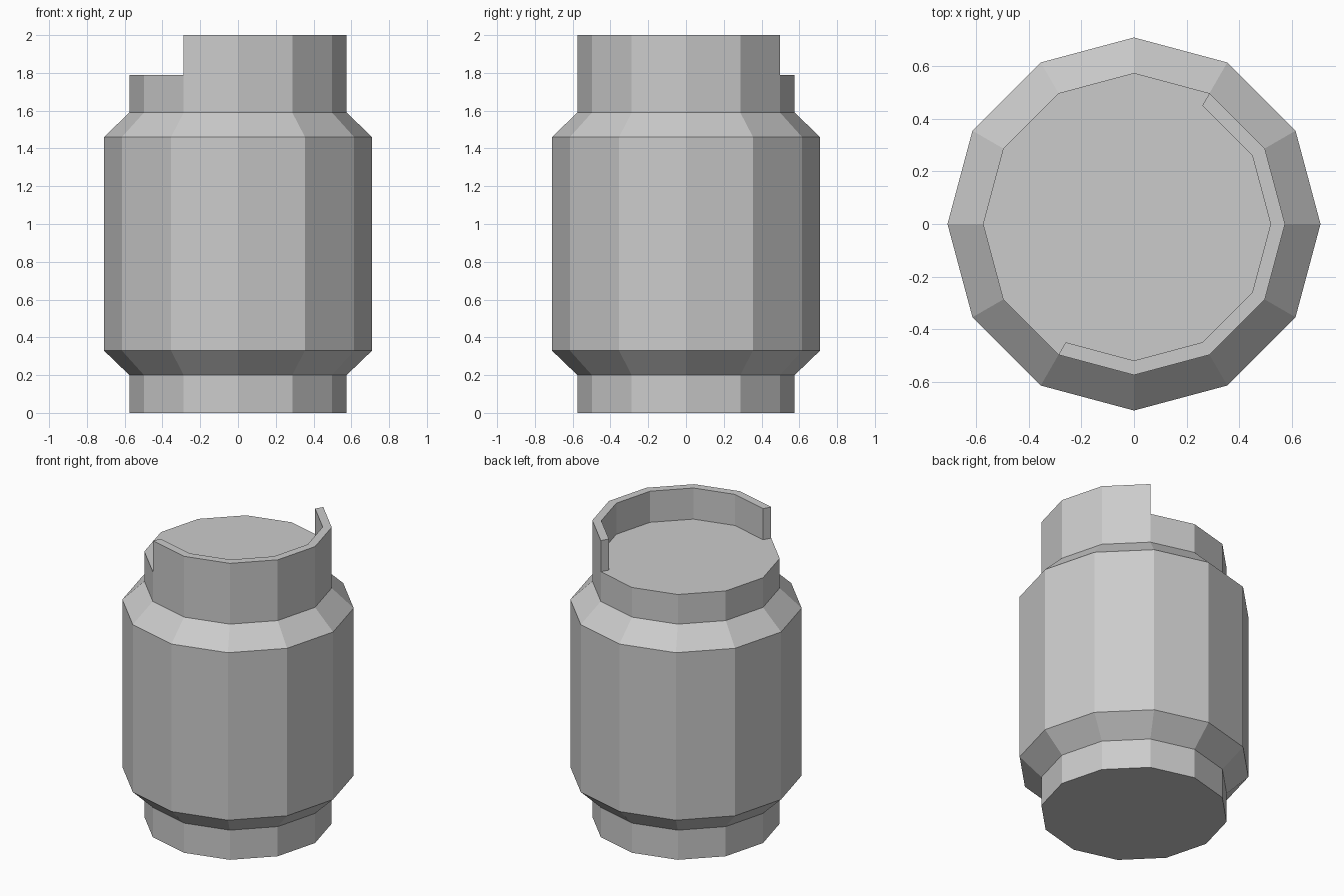
import bpy, bmesh
from math import sin, cos, radians

if "Cube" in bpy.data.objects:
    bpy.data.objects.remove(bpy.data.objects["Cube"])

SIDES = 12
# Body outline as (radius, height), bottom to top
PROFILE = [(0.575, 0), (0.575, 0.2), (0.71, 0.33), (0.71, 1.46), (0.575, 1.59), (0.575, 1.79)]
RIM_TOP, RIM_INNER = 2.0, 0.52

bm = bmesh.new()


def arc(radius, z, first=0, count=SIDES):
    """Vertices every 30 degrees, starting at step `first`."""
    step = 360 / SIDES
    return [bm.verts.new((radius * cos(radians(step * i)), radius * sin(radians(step * i)), z))
            for i in range(first, first + count)]


def bridge(a, b, closed=False):
    """Quads between two rows of vertices."""
    n = len(a)
    for i in range(n if closed else n - 1):
        j = (i + 1) % n
        bm.faces.new((a[i], a[j], b[j], b[i]))


# Twelve-sided body with chamfered shoulders
rings = [arc(r, z) for r, z in PROFILE]
for low, high in zip(rings, rings[1:]):
    bridge(low, high, closed=True)
bm.faces.new(rings[0][::-1])

# Half-round raised rim, from -120 to 60 degrees
top = rings[-1]
outer_low = [top[i % SIDES] for i in range(8, 15)]
outer_high = arc(PROFILE[-1][0], RIM_TOP, 8, 7)
inner_low = arc(RIM_INNER, PROFILE[-1][1], 8, 7)
inner_high = arc(RIM_INNER, RIM_TOP, 8, 7)
bridge(outer_low, outer_high)
bridge(outer_high, inner_high)
bridge(inner_high, inner_low)
for k in (0, -1):
    bm.faces.new((outer_low[k], inner_low[k], inner_high[k], outer_high[k]))

# Flat top inside the rim, reaching the outer edge on the open side
bm.faces.new(top[2:9] + inner_low)

bmesh.ops.recalc_face_normals(bm, faces=bm.faces)
mesh = bpy.data.meshes.new("canister_body")
bm.to_mesh(mesh)
bm.free()
bpy.context.collection.objects.link(bpy.data.objects.new("canister_body", mesh))
